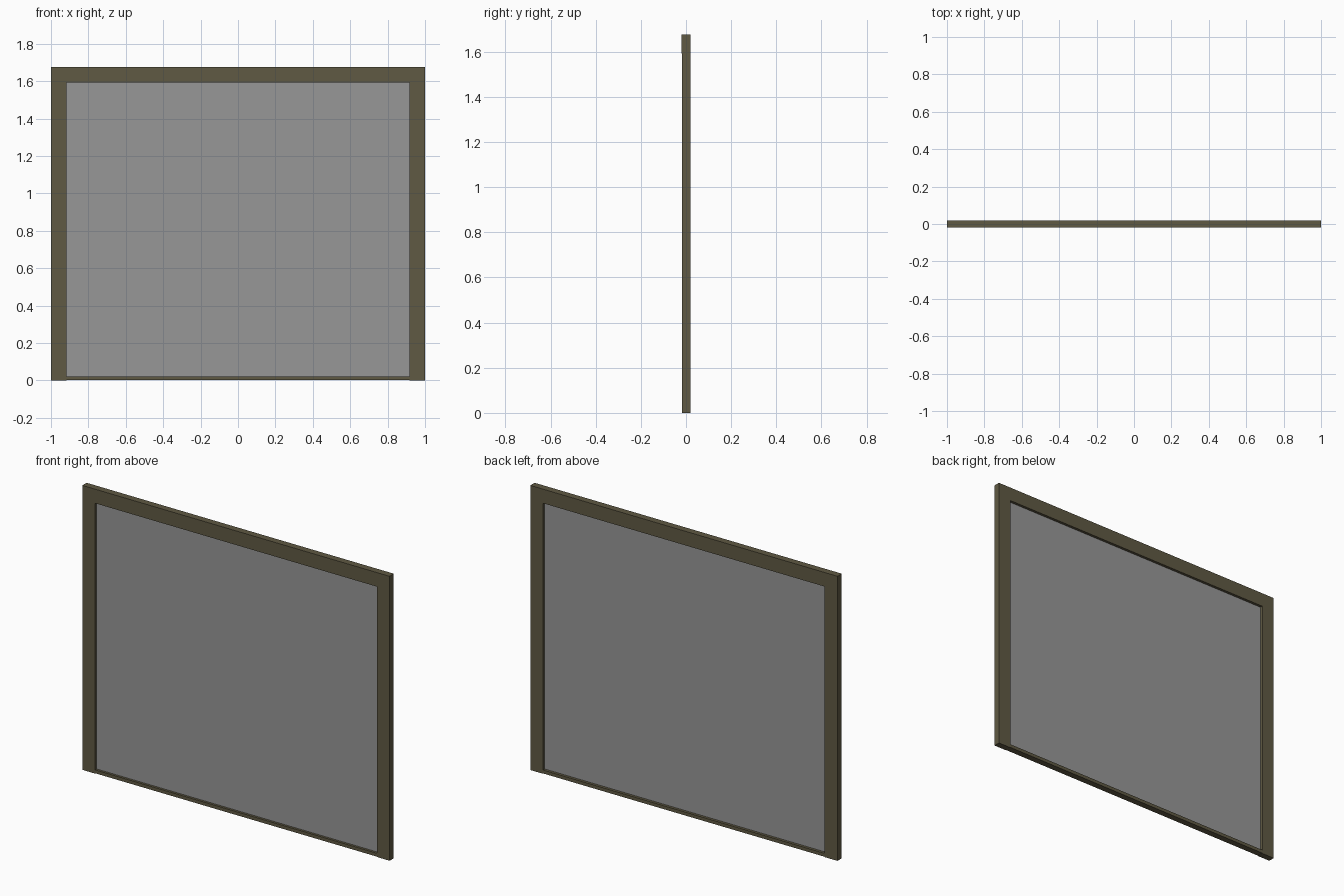
import bpy

if "Cube" in bpy.data.objects:
    bpy.data.objects.remove(bpy.data.objects["Cube"])


def material(name, rgb):
    mat = bpy.data.materials.new(name)
    mat.diffuse_color = (*rgb, 1)
    mat.use_nodes = True
    mat.node_tree.nodes["Principled BSDF"].inputs["Base Color"].default_value = mat.diffuse_color
    return mat


frame_mat = material("dark_olive_frame", (0.115, 0.10, 0.056))
pane_mat = material("grey_pane", (0.31, 0.31, 0.31))


def box(name, x, y, z, mat):
    """Box spanning the (min, max) pairs x, y and z."""
    spans = (x, y, z)
    bpy.ops.mesh.primitive_cube_add(size=1, location=[(a + b) / 2 for a, b in spans])
    obj = bpy.context.object
    obj.name = name
    obj.scale = [b - a for a, b in spans]
    bpy.ops.object.transform_apply(location=False, rotation=False, scale=True)
    obj.data.materials.append(mat)
    return obj


HEIGHT, RAIL, SILL = 1.675, 0.083, 0.022
INNER_X, INNER_Z = 1 - RAIL, HEIGHT - RAIL

# Side posts, slightly shallower than the top rail at the front
for side, x in (("left", (-1, -INNER_X)), ("right", (INNER_X, 1))):
    box(side + "_post", x, (-0.018, 0.02), (0, INNER_Z), frame_mat)

# Full-width top rail and thin bottom sill
box("top_rail", (-1, 1), (-0.02, 0.02), (INNER_Z, HEIGHT), frame_mat)
box("bottom_sill", (-INNER_X, INNER_X), (-0.018, 0.02), (0.002, SILL), frame_mat)

# Grey pane recessed in the frame
box("pane", (-INNER_X, INNER_X), (-0.004, 0.004), (SILL, INNER_Z), pane_mat)
